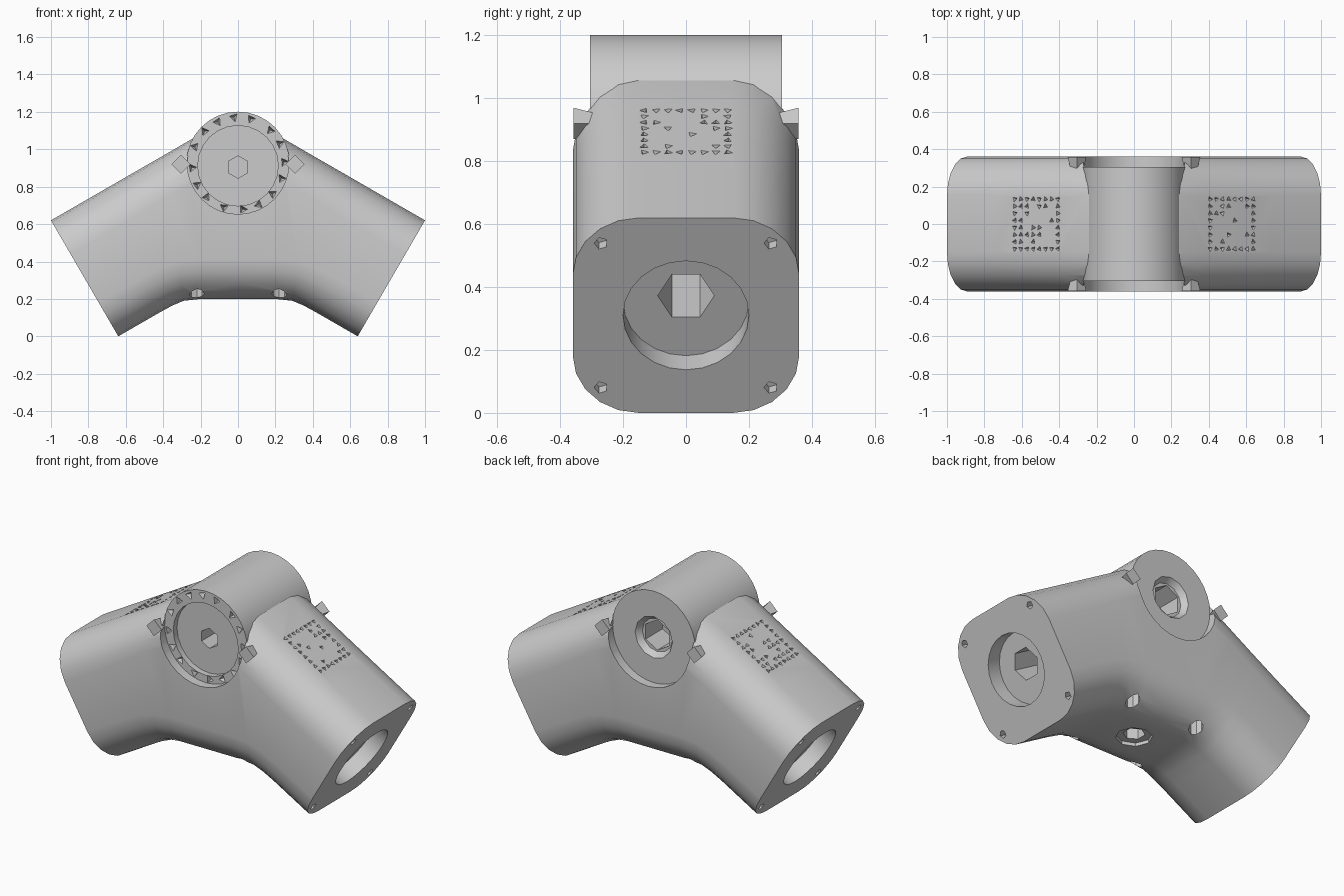
import bpy, bmesh, math, random
from mathutils import Matrix, Vector

random.seed(4)
old = bpy.data.objects.get("Cube")
if old:
    bpy.data.objects.remove(old, do_unlink=True)

grey = bpy.data.materials.new("plain grey")
grey.use_nodes = True
grey.diffuse_color = (0.6, 0.6, 0.6, 1)
grey.node_tree.nodes["Principled BSDF"].inputs["Base Color"].default_value = (0.6, 0.6, 0.6, 1)

HUB_Z, HUB_R, HUB_Y = 0.925, 0.276, 0.305
HALF_W, CORNER = 0.36, 0.21


def finish(bm, name):
    bmesh.ops.recalc_face_normals(bm, faces=bm.faces)
    mesh = bpy.data.meshes.new(name)
    bm.to_mesh(mesh)
    bm.free()
    mesh.materials.append(grey)
    ob = bpy.data.objects.new(name, mesh)
    bpy.context.collection.objects.link(ob)
    return ob


def cones(name, items):
    """One mesh from (matrix, sides, bottom radius, top radius, length) entries."""
    bm = bmesh.new()
    for m, sides, r1, r2, length in items:
        bmesh.ops.create_cone(bm, cap_ends=True, segments=sides, radius1=r1,
                              radius2=r2, depth=length, matrix=m)
    return finish(bm, name)


def volume(mesh):
    bm = bmesh.new()
    bm.from_mesh(mesh)
    v = bm.calc_volume(signed=True)
    bm.free()
    return v


def cut(target, items):
    """Subtract cones, keeping the first solver result with a sensible volume."""
    tool = cones("cutter", items)
    tool.hide_render = True
    before = volume(target.data)
    for solver in ("MANIFOLD", "EXACT", "FLOAT"):
        mod = target.modifiers.new("cut", "BOOLEAN")
        mod.operation, mod.solver, mod.object = "DIFFERENCE", solver, tool
        bpy.context.view_layer.update()
        shape = target.evaluated_get(bpy.context.evaluated_depsgraph_get())
        result = bpy.data.meshes.new_from_object(shape)
        target.modifiers.clear()
        if 0.7 * before < volume(result) < 0.999999 * before:
            target.data = result
            break
    bpy.data.objects.remove(tool, do_unlink=True)


def along_y(x, y, z, side=1):
    """Frame whose local z points outward along y."""
    return Matrix.Translation((x, y * side, z)) @ Matrix.Rotation(-side * math.pi / 2, 4, "X")


def arm_frame(side):
    """Frame at the arm's end: z points out of the end, x up through its top."""
    out = Vector((side * 0.866, 0, -0.5))
    up = Vector((side * 0.5, 0, 0.866))
    m = Matrix((up, out.cross(up), out)).transposed().to_4x4()
    m.translation = Vector((side * 0.82, 0, 0.31))
    return m


# Bent body: rounded box sections lofted from one arm end to the other
half = [((1, 0.62), (0.64, 0)), ((0.74, 0.77), (0.42, 0.127)), ((0.56, 0.874), (0.35, 0.165)),
        ((0.4, 0.966), (0.29, 0.19)), ((0.25, 1.053), (0.2, 0.2)), ((0, 1.17), (0, 0.2))]
stations = half + [((-t[0], t[1]), (-b[0], b[1])) for t, b in reversed(half[:-1])]
bm = bmesh.new()
rings = []
for t, b in stations:
    top, bottom = Vector((t[0], 0, t[1])), Vector((b[0], 0, b[1]))
    height = (top - bottom).length
    axis = (top - bottom) / height
    ring = []
    for k, (sy, sv) in enumerate([(1, 1), (-1, 1), (-1, -1), (1, -1)]):
        for i in range(6):
            a = (k + i / 5) * math.pi / 2
            y = sy * (HALF_W - CORNER) + CORNER * math.cos(a)
            v = height / 2 + sv * (height / 2 - CORNER) + CORNER * math.sin(a)
            ring.append(bm.verts.new(bottom + axis * v + Vector((0, y, 0))))
    rings.append(ring)
for r1, r2 in zip(rings, rings[1:]):
    for i in range(len(r1)):
        j = (i + 1) % len(r1)
        bm.faces.new((r1[i], r1[j], r2[j], r2[i]))
bm.faces.new(rings[0])
bm.faces.new(rings[-1])
body = finish(bm, "joint_body")

# Seat for the cross hub, then the hub itself, slightly shorter than the body is wide
cut(body, [(along_y(0, 0, HUB_Z), 32, 0.272, 0.272, 1)])
hub = cones("cross_hub", [(along_y(0, 0, HUB_Z), 32, HUB_R, HUB_R, HUB_Y * 2)])

# Front: shallow disc recess with a small socket; back: chamfered larger socket
cut(hub, [(along_y(0, 0.32, 0.912, -1), 24, 0.215, 0.215, 0.1)])
cut(hub, [(along_y(0, 0.22, 0.905, -1), 6, 0.06, 0.06, 0.25)])
cut(hub, [(along_y(0, 0.3, HUB_Z), 12, 0.1, 0.14, 0.06)])
cut(hub, [(along_y(0, 0.24, HUB_Z), 6, 0.09, 0.09, 0.26)])

# Small chipped notches around the front rim
notches = []
for i in range(16):
    a = (i + 0.3 * random.random()) * math.pi / 8
    m = along_y(0.247 * math.cos(a), HUB_Y - 0.01, HUB_Z + 0.247 * math.sin(a), -1)
    notches.append((m @ Matrix.Rotation(random.random() * 6, 4, "Z"), 3, 0.004, 0.032, 0.04))
cut(hub, notches)

# Pointed shoulders beside the hub
shoulders = cones("hub_shoulders", [(along_y(sx * 0.305, 0.268, 0.92, sy), 4, 0.005, 0.05, 0.18)
                                    for sx in (-1, 1) for sy in (-1, 1)])

for side in (-1, 1):
    frame = arm_frame(side)

    def at(x, y, z):
        return frame @ Matrix.Translation((x, y, z))

    # Recess and bolt bore in the arm's end
    cut(body, [(at(0, 0, 0), 24, 0.2, 0.2, 0.18)])
    cut(body, [(at(0.02, 0, -0.2), 6, 0.09, 0.09, 0.32)])

    # Pin holes in the corners of the end
    cut(body, [(at(sx * 0.265, sy * 0.27, 0), 5, 0.022, 0.022, 0.08)
               for sx in (-1, 1) for sy in (-1, 1)])

    # Rough grip patch: tiny pits, full border and scattered middle
    pits = []
    for i in range(8):
        for j in range(8):
            if i in (0, 7) or j in (0, 7) or random.random() < 0.4:
                m = at(0.351, (i - 3.5) * 0.038, -0.55 + (j - 3.5) * 0.038)
                m = m @ Matrix.Rotation(math.pi / 2, 4, "Y")
                m = m @ Matrix.Rotation(random.random() * 6, 4, "Z")
                pits.append((m, 3, 0.002, 0.0185, 0.025))
    cut(body, pits)

# Recessed centre socket and four screw holes underneath
cut(body, [(Matrix.Translation((0, 0, 0.2)), 8, 0.1, 0.1, 0.04)])
cut(body, [(Matrix.Translation((0, 0, 0.25)), 6, 0.06, 0.06, 0.2)])
cut(body, [(Matrix.Translation((sx * 0.22, sy * 0.25, 0.23)), 8, 0.04, 0.04, 0.16)
           for sx in (-1, 1) for sy in (-1, 1)])

# Smooth shading with crisp edges
bpy.ops.object.select_all(action="DESELECT")
for ob in (body, hub):
    ob.select_set(True)
bpy.context.view_layer.objects.active = body
bpy.ops.object.shade_smooth_by_angle(angle=math.radians(30))
